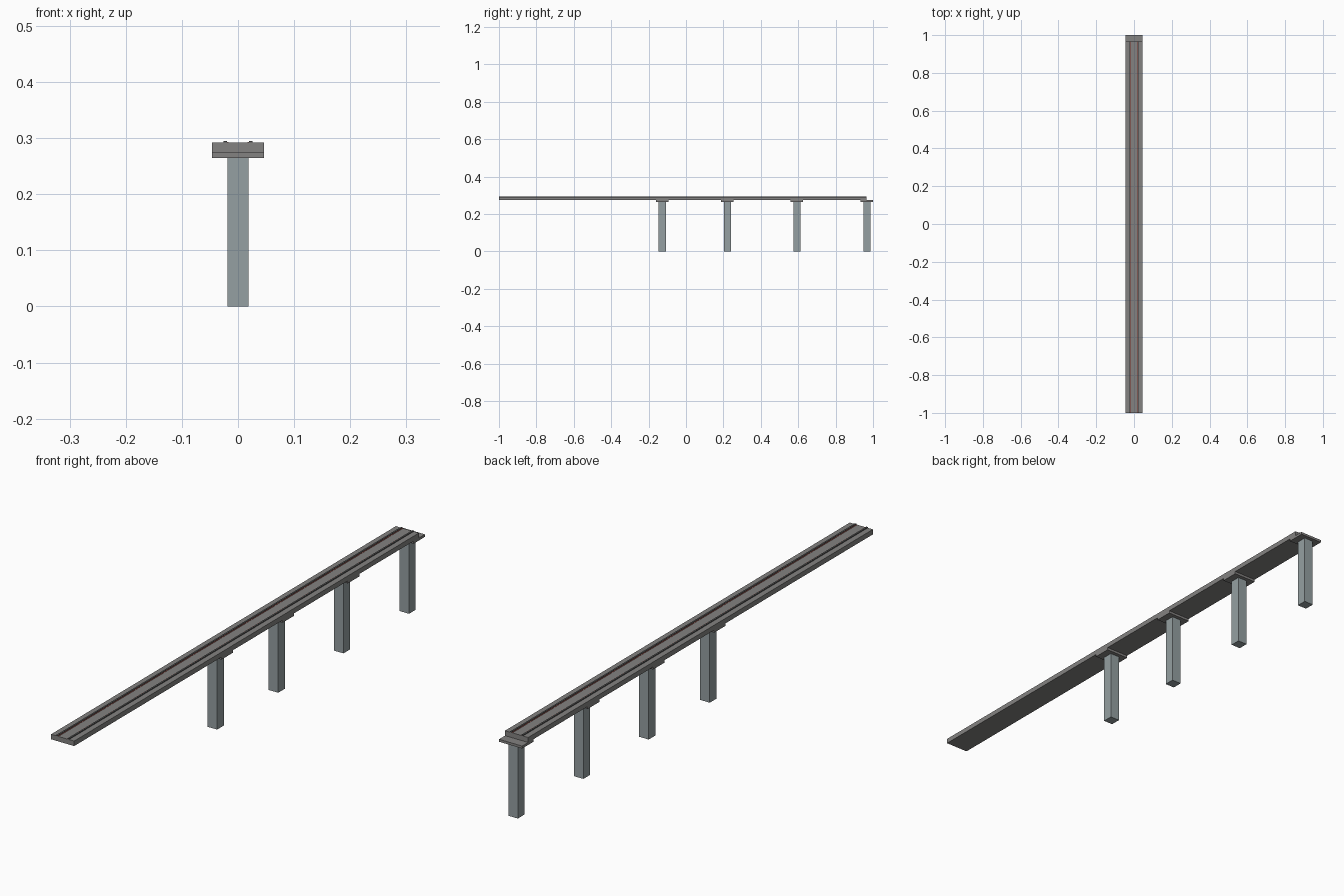
import bpy

if "Cube" in bpy.data.objects:
    bpy.data.objects.remove(bpy.data.objects["Cube"])


def material(name, r, g, b, a=1.0):
    m = bpy.data.materials.new(name)
    m.diffuse_color = (r, g, b, a)
    m.use_nodes = True
    m.node_tree.nodes["Principled BSDF"].inputs["Base Color"].default_value = m.diffuse_color
    return m


concrete = material("deck grey", 0.23, 0.225, 0.22)
pale = material("pier blue grey", 0.30, 0.35, 0.36, 0.65)
steel = material("rail dark grey", 0.10, 0.10, 0.10)
red = material("conductor red", 0.38, 0.09, 0.07)


def box(name, x, y, z, mat):
    """Box from (min, max) ranges along each axis."""
    verts = [(a, b, c) for a in x for b in y for c in z]
    faces = [(0, 1, 3, 2), (4, 6, 7, 5), (0, 4, 5, 1),
             (2, 3, 7, 6), (0, 2, 6, 4), (1, 5, 7, 3)]
    me = bpy.data.meshes.new(name)
    me.from_pydata(verts, [], faces)
    me.materials.append(mat)
    ob = bpy.data.objects.new(name, me)
    bpy.context.collection.objects.link(ob)
    return ob


HALF_W = 0.046
CAP_Z, DECK_Z, TOP_Z = 0.265, 0.274, 0.292
START, END = -1.0, 0.966

# Long deck slab
box("deck", (-HALF_W, HALF_W), (START, END), (DECK_Z, TOP_Z), concrete)

# Two running rails, each with a thin red conductor strip beside it
for side, cx in (("left", -0.0225), ("right", 0.0225)):
    box(f"{side}_rail", (cx - 0.003, cx + 0.003), (START, END),
        (TOP_Z, TOP_Z + 0.003), steel)
    inner = cx - 0.0045 if cx > 0 else cx + 0.0045
    box(f"{side}_conductor", (inner - 0.0012, inner + 0.0012), (START, END),
        (TOP_Z, TOP_Z + 0.001), red)

# Piers with flat caps under the deck
for i, y in enumerate((-0.127, 0.221, 0.593, 0.967), 1):
    box(f"pier_cap_{i}", (-HALF_W, HALF_W), (y - 0.033, y + 0.033),
        (CAP_Z, DECK_Z), concrete)
    box(f"pier_{i}", (-0.019, 0.019), (y - 0.019, y + 0.019),
        (0.0, CAP_Z), pale)
